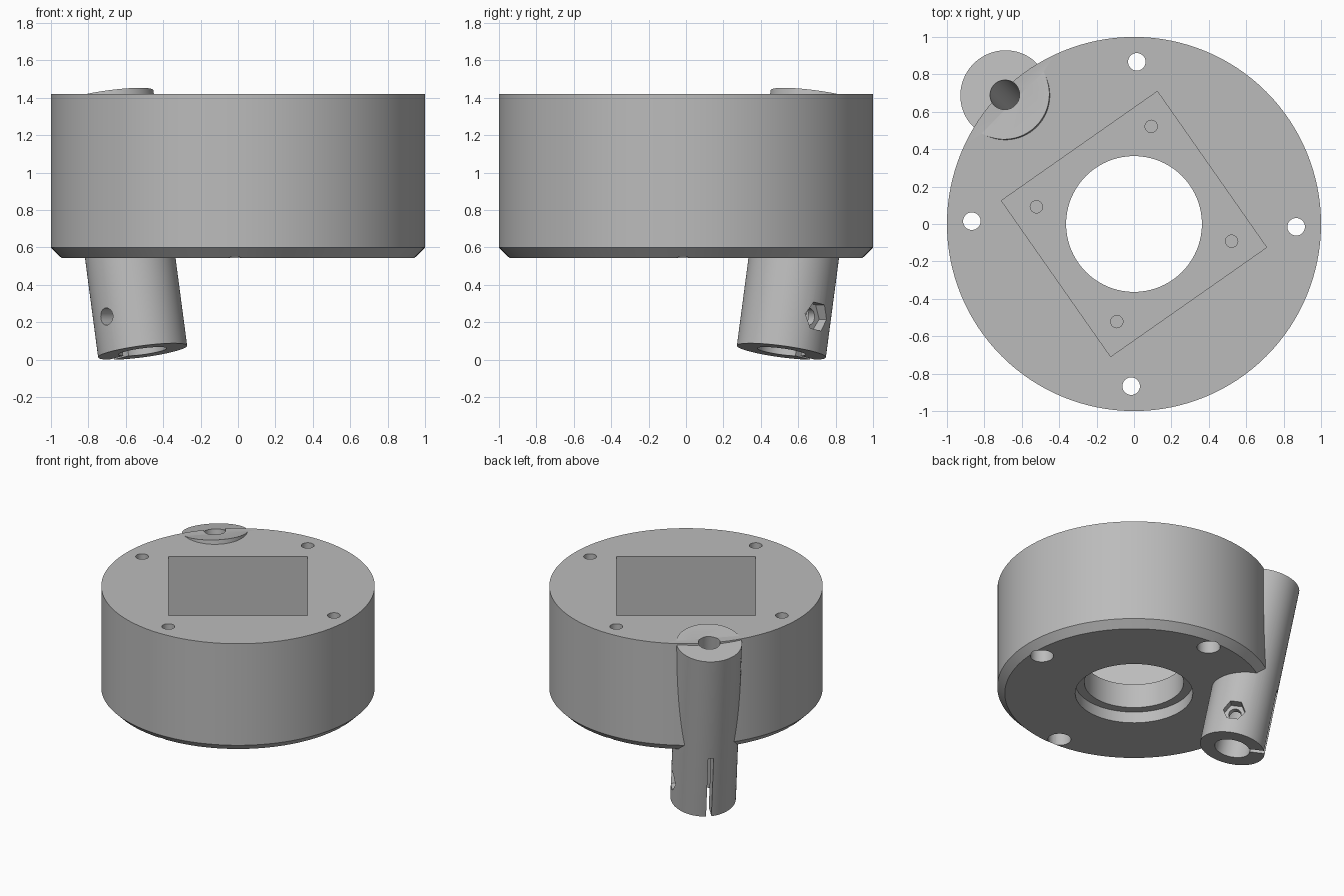
import bpy, bmesh, math
from mathutils import Matrix, Vector

if "Cube" in bpy.data.objects:
    bpy.data.objects.remove(bpy.data.objects["Cube"])

grey = bpy.data.materials.new("plain grey")
grey.diffuse_color = (0.5, 0.5, 0.5, 1)
grey.use_nodes = True
grey.node_tree.nodes["Principled BSDF"].inputs["Base Color"].default_value = grey.diffuse_color


def rod(name, r, z0, z1, at=(0, 0), n=96, frame=Matrix(), turn=0.0, r0=None):
    """Capped cylinder or cone between two heights of a local frame."""
    bm = bmesh.new()
    bmesh.ops.create_cone(bm, cap_ends=True, segments=n, radius1=r0 or r, radius2=r, depth=z1 - z0)
    bm.transform(frame @ Matrix.Translation((at[0], at[1], (z0 + z1) / 2)) @ Matrix.Rotation(turn, 4, 'Z'))
    return finish(name, bm)


def finish(name, bm):
    me = bpy.data.meshes.new(name)
    bm.to_mesh(me)
    bm.free()
    me.materials.append(grey)
    ob = bpy.data.objects.new(name, me)
    bpy.context.collection.objects.link(ob)
    return ob


def combine(target, tool, op):
    mod = target.modifiers.new(op, 'BOOLEAN')
    mod.operation, mod.solver, mod.object = op, 'EXACT', tool
    bpy.context.view_layer.objects.active = target
    bpy.ops.object.modifier_apply(modifier=mod.name)
    bpy.data.objects.remove(tool)


# Round housing with a chamfered lower rim
bm = bmesh.new()
rings = [[bm.verts.new((r * math.cos(a), r * math.sin(a), z))
          for a in (2 * math.pi * i / 128 for i in range(128))]
         for r, z in ((0.945, 0.545), (1.0, 0.6), (1.0, 1.42))]
for lo, hi in zip(rings, rings[1:]):
    for i in range(128):
        j = (i + 1) % 128
        bm.faces.new((lo[i], lo[j], hi[j], hi[i]))
bm.faces.new(rings[0][::-1])
bm.faces.new(rings[-1])
housing = finish("housing", bm)

# Tilted clamp tube: local z along the tube, local x outwards
tube = (Matrix.Translation((-0.51, 0.51, 0.044)) @ Matrix.Rotation(math.radians(135), 4, 'Z')
        @ Matrix.Rotation(math.radians(10.6), 4, 'Y'))
combine(housing, rod("clamp_tube", 0.24, 0, 1.389, frame=tube), 'UNION')

# Square pocket, centre hole and lower recess
cuts = [rod("pocket", 0.72, 0.83, 1.6, n=4, turn=math.radians(-10)),
        rod("centre_hole", 0.363, 0.4, 1.0),
        rod("lower_recess", 0.43, 0.4, 0.635)]

# Mounting holes with wide lower ends, and blind screw holes in the pocket floor
for k in range(4):
    a, b = math.radians(89 + 90 * k), math.radians(80 + 90 * k)
    p = (0.867 * math.cos(a), 0.867 * math.sin(a))
    cuts.append(rod("mounting_hole", 0.047, 0.4, 1.6, p, 32))
    cuts.append(rod("mounting_recess", 0.085, 0.4, 0.85, p, 32))
    cuts.append(rod("screw_hole", 0.033, 0.66, 0.9, (0.53 * math.cos(b), 0.53 * math.sin(b)), 24))

# Tube bores
cuts.append(rod("tube_bore", 0.13, -0.2, 0.52, n=64, frame=tube))
cuts.append(rod("tube_passage", 0.08, 0.3, 1.6, n=48, frame=tube))

# Clamp slit on the outer side
bm = bmesh.new()
bmesh.ops.create_cube(bm, size=1)
bm.transform(tube @ Matrix.Translation((0.2, 0, 0.16)) @ Matrix.Diagonal((0.4, 0.04, 0.72, 1)))
cuts.append(finish("slit", bm))

# Cross bolt hole and hexagonal nut recess
cross = tube @ Matrix.Translation((0, 0, 0.19)) @ Matrix.Rotation(math.radians(90), 4, 'X')
cuts.append(rod("bolt_hole", 0.046, -0.4, 0.4, n=32, frame=cross))
cuts.append(rod("nut_recess", 0.082, 0.17, 0.4, n=6, frame=cross, turn=math.radians(30)))

for c in cuts:
    combine(housing, c, 'DIFFERENCE')

# Smooth round walls, crisp edges
bpy.ops.object.select_all(action='DESELECT')
housing.select_set(True)
bpy.context.view_layer.objects.active = housing
bpy.ops.object.shade_smooth_by_angle(angle=math.radians(25))
